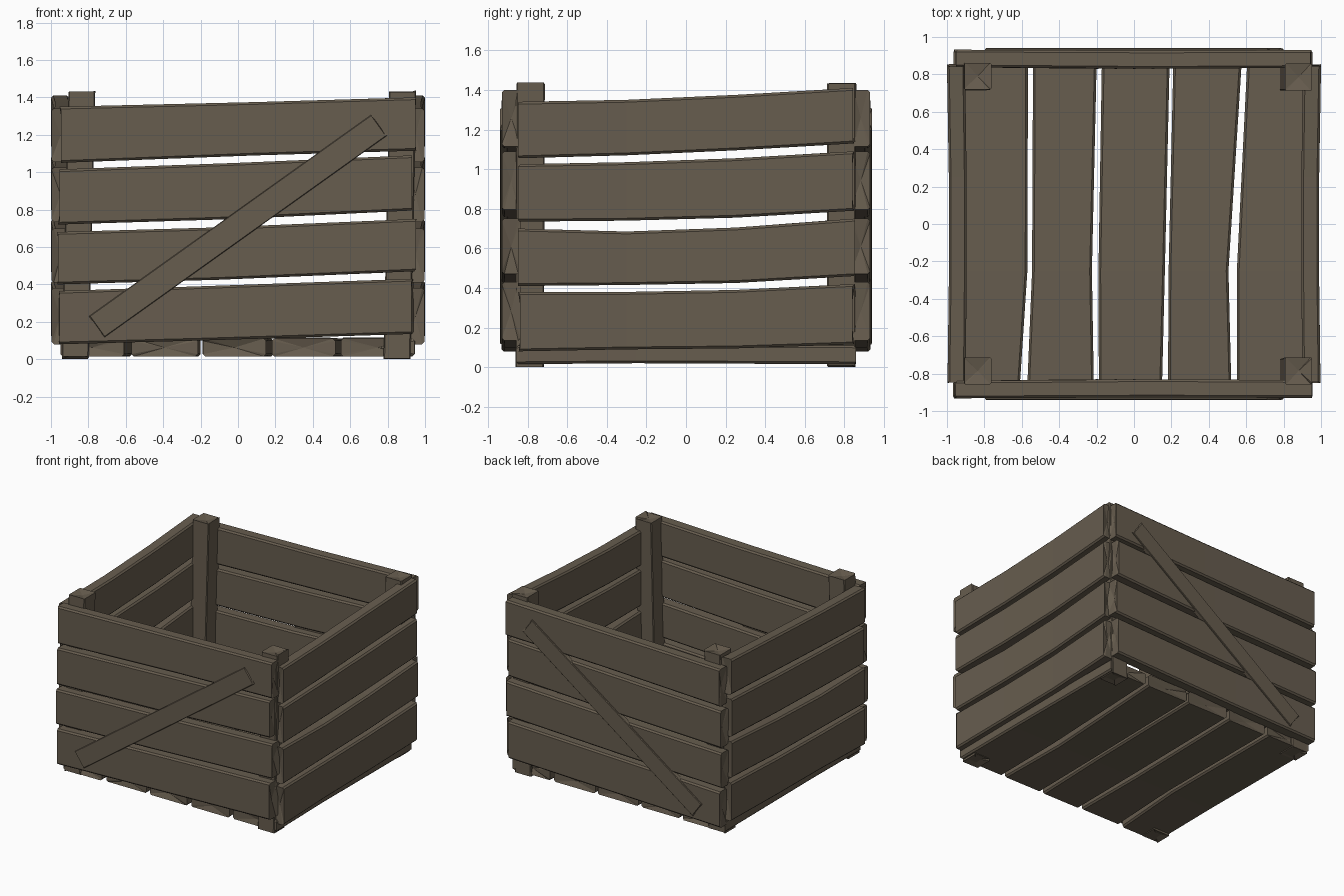
import bpy, bmesh, random
from mathutils import Vector

if "Cube" in bpy.data.objects:
    bpy.data.objects.remove(bpy.data.objects["Cube"])

random.seed(4)
wood = bpy.data.materials.new("weathered_wood")
wood.diffuse_color = (0.135, 0.109, 0.077, 1)
wood.use_nodes = True
wood.node_tree.nodes["Principled BSDF"].inputs["Base Color"].default_value = wood.diffuse_color
wood.roughness = 0.9


def beam(name, stations, place, bevel=0.012, dent=0.025):
    """Loft chamfered rectangles along t; station = (t, w0, w1, d0, d1).
    Each end is closed by a shallow sunken pyramid."""
    bm = bmesh.new()
    rings = []
    last = len(stations) - 1
    for i, (t, w0, w1, d0, d1) in enumerate(stations):
        b = bevel
        pts = [(w0 + b, d0), (w1 - b, d0), (w1, d0 + b), (w1, d1 - b),
               (w1 - b, d1), (w0 + b, d1), (w0, d1 - b), (w0, d0 + b)]
        ring = []
        for k, (w, d) in enumerate(pts):
            if k % 2 == 0:
                j = random.uniform(0, 0.014) if i in (0, last) else 0
            tt = t + (j if i == 0 else -j)
            ring.append(bm.verts.new(place(tt, w, d)))
        rings.append(ring)
    for a, c in zip(rings, rings[1:]):
        for k in range(8):
            n = (k + 1) % 8
            bm.faces.new((a[k], a[n], c[n], c[k]))
    for i, s in ((0, 1), (last, -1)):
        t, w0, w1, d0, d1 = stations[i]
        tip = bm.verts.new(place(t + s * dent, (w0 + w1) / 2, (d0 + d1) / 2))
        for k in range(8):
            bm.faces.new((rings[i][k], rings[i][(k + 1) % 8], tip))
    bmesh.ops.recalc_face_normals(bm, faces=bm.faces)
    me = bpy.data.meshes.new(name)
    bm.to_mesh(me)
    bm.free()
    me.materials.append(wood)
    ob = bpy.data.objects.new(name, me)
    bpy.context.collection.objects.link(ob)
    return ob


# Front and back planks: (low, high) at left end, middle, right end
front = [((.08, .365), (.10, .39), (.135, .43)),
         ((.40, .68), (.425, .705), (.47, .75)),
         ((.72, 1.015), (.75, 1.05), (.795, 1.09)),
         ((1.05, 1.35), (1.09, 1.375), (1.115, 1.40))]
ends_x = [(-.96, .94), (-.97, .955), (-.965, .94), (-.955, .955)]
for side, s in (("front", -1), ("back", 1)):
    for i, (l, m, r) in enumerate(front):
        x0, x1 = ends_x[i]
        beam(f"{side}_plank_{i + 1}",
             [(x0, *l, .838, .932), (-.2 + .1 * i, *m, .83, .927), (x1, *r, .835, .93)],
             lambda t, w, d, s=s: (t, s * d, w))

# Left and right planks: (low, high) at front end, two mid points, back end
sides = [((.08, .38), (.09, .38), (.095, .39), (.115, .42)),
         ((.41, .70), (.415, .685), (.425, .705), (.46, .75)),
         ((.735, 1.025), (.74, 1.035), (.755, 1.055), (.79, 1.09)),
         ((1.055, 1.34), (1.07, 1.35), (1.095, 1.375), (1.13, 1.41))]
for side, s in (("left", -1), ("right", 1)):
    for i, z in enumerate(sides):
        beam(f"{side}_plank_{i + 1}",
             [(-.85, *z[0], .90, .997), (-.3, *z[1], .895, .99),
              (.25, *z[2], .895, .99), (.855, *z[3], .903, 1.0)],
             lambda t, w, d, s=s: (s * d, t, w))

# Floor boards: left and right edges at front, a third along, back
floor = [((-.95, -.61), (-.95, -.57), (-.95, -.567)),
         ((-.57, -.215), (-.545, -.225), (-.54, -.20)),
         ((-.188, .15), (-.19, .165), (-.172, .19)),
         ((.182, .52), (.185, .505), (.21, .575)),
         ((.55, .945), (.55, .94), (.605, .94))]
for i, (f, m, b) in enumerate(floor):
    beam(f"floor_board_{i + 1}",
         [(-.86, *f, .015, .11), (-.25, *m, .02, .115), (.86, *b, .015, .11)],
         lambda t, w, d: (w, t, d))

# Corner posts, slightly leaning: x and y centres at bottom and top
posts = {"front_left": ((-.87, -.79), (-.835, -.785)),
         "front_right": ((.85, -.79), (.88, -.785)),
         "back_left": ((-.87, .785), (-.835, .79)),
         "back_right": ((.85, .785), (.88, .785))}
for name, (lo, hi) in posts.items():
    h = .072
    beam(f"{name}_post",
         [(z, x - h, x + h, y - h, y + h) for z, (x, y) in ((0.0, lo), (1.44, hi))],
         lambda t, w, d: (w, d, t), bevel=.006)

# Diagonal braces on front and back
p, q = Vector((-.76, .17)), Vector((.76, 1.255))
u = (q - p).normalized()
v = Vector((-u.y, u.x))
for side, s in (("front", -1), ("back", 1)):
    def put(t, w, d, s=s):
        c = p + u * t + v * w
        return (c.x, s * d, c.y)
    beam(f"{side}_brace", [(0, -.07, .07, .90, .94), ((q - p).length, -.07, .07, .90, .94)],
         put, bevel=.004, dent=.005)
